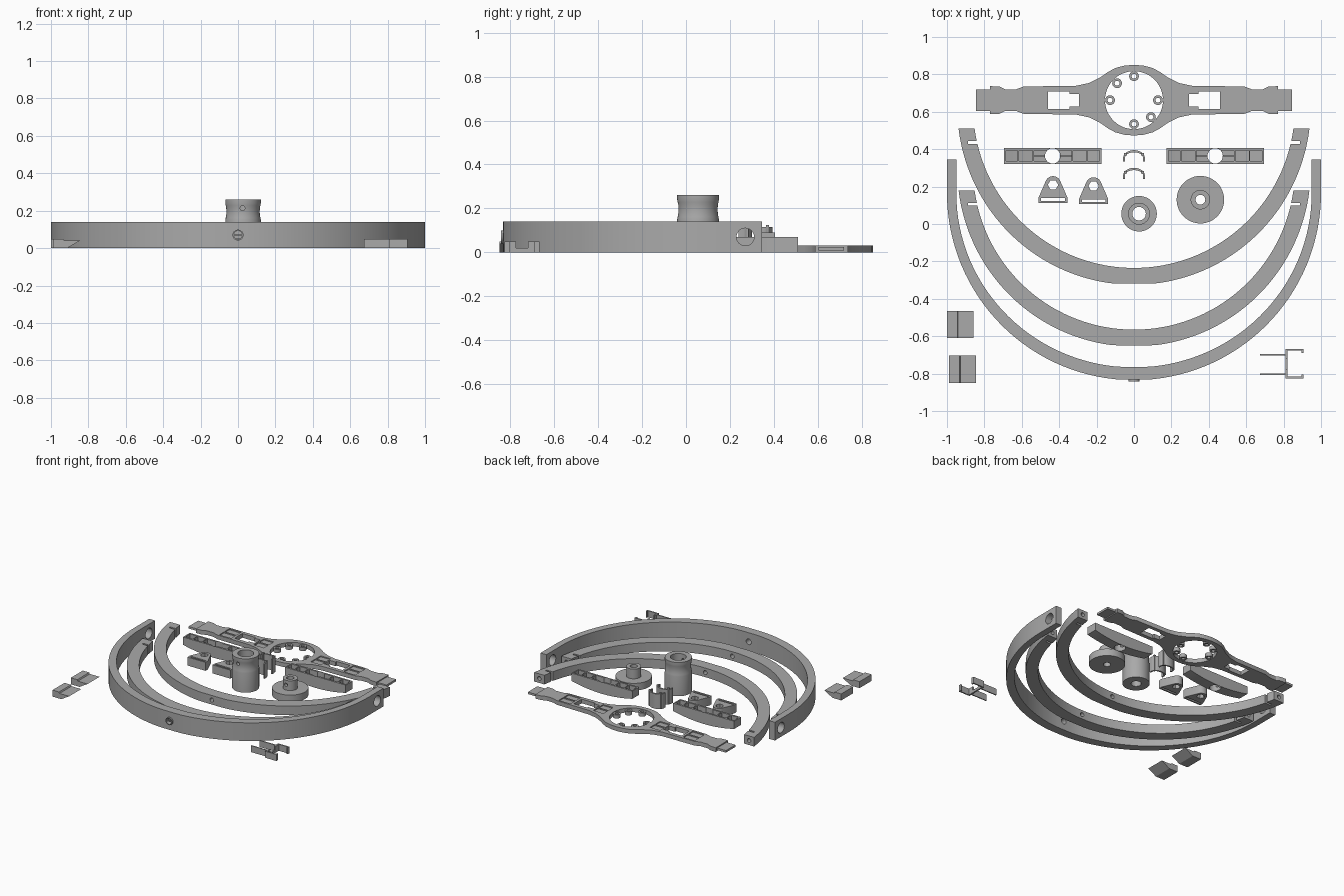
import bpy, bmesh, math
from mathutils import Matrix

if "Cube" in bpy.data.objects:
    bpy.data.objects.remove(bpy.data.objects["Cube"])

grey = bpy.data.materials.new("plastic_grey")
grey.diffuse_color = (0.4, 0.4, 0.4, 1)
grey.use_nodes = True
grey.node_tree.nodes["Principled BSDF"].inputs["Base Color"].default_value = grey.diffuse_color


def finish(name, bm):
    bmesh.ops.recalc_face_normals(bm, faces=bm.faces)
    me = bpy.data.meshes.new(name)
    bm.to_mesh(me)
    bm.free()
    me.materials.append(grey)
    ob = bpy.data.objects.new(name, me)
    bpy.context.collection.objects.link(ob)
    return ob


def prism(name, pts, lo, hi, axis='Z'):
    """Extrude a closed outline along z, or an (x, z) outline along y."""
    bm = bmesh.new()
    place = (lambda a, b: (a, b, lo)) if axis == 'Z' else (lambda a, b: (a, lo, b))
    f = bm.faces.new([bm.verts.new(place(a, b)) for a, b in pts])
    ext = bmesh.ops.extrude_face_region(bm, geom=[f])
    d = (0, 0, hi - lo) if axis == 'Z' else (0, hi - lo, 0)
    bmesh.ops.translate(bm, vec=d, verts=[v for v in ext['geom'] if isinstance(v, bmesh.types.BMVert)])
    return finish(name, bm)


def box(name, x0, x1, y0, y1, z0, z1):
    return prism(name, [(x0, y0), (x1, y0), (x1, y1), (x0, y1)], z0, z1)


def circle(cx, cy, r, n=32, a0=0.0):
    return [(cx + r * math.cos(a0 + 2 * math.pi * i / n),
             cy + r * math.sin(a0 + 2 * math.pi * i / n)) for i in range(n)]


def rod(name, p, r, length, axis, n=24):
    """Cylinder centred on p along the given axis."""
    bm = bmesh.new()
    rot = {'X': Matrix.Rotation(math.pi / 2, 4, 'Y'), 'Y': Matrix.Rotation(math.pi / 2, 4, 'X'),
           'Z': Matrix()}[axis]
    bmesh.ops.create_cone(bm, cap_ends=True, segments=n, radius1=r, radius2=r, depth=length,
                          matrix=Matrix.Translation(p) @ rot)
    return finish(name, bm)


def lathe(name, cx, cy, profile, n=48):
    """Closed (radius, z) profile spun round a vertical axis."""
    bm = bmesh.new()
    rings = [[bm.verts.new((cx + r * math.cos(2 * math.pi * i / n), cy + r * math.sin(2 * math.pi * i / n), z))
              for r, z in profile] for i in range(n)]
    m = len(profile)
    for i in range(n):
        a, b = rings[i], rings[(i + 1) % n]
        for j in range(m):
            bm.faces.new((a[j], b[j], b[(j + 1) % m], a[(j + 1) % m]))
    return finish(name, bm)


def cut(ob, *cutters, op='DIFFERENCE'):
    for c in cutters:
        mod = ob.modifiers.new("cut", 'BOOLEAN')
        mod.operation, mod.object, mod.solver = op, c, 'EXACT'
        dg = bpy.context.evaluated_depsgraph_get()
        me = bpy.data.meshes.new_from_object(ob.evaluated_get(dg))
        ob.modifiers.clear()
        ob.data = me
        bpy.data.objects.remove(c)
    return ob


def sweep(cy, rx, ry, end, floor, n=64):
    """Lower arc of an ellipse between its two points at height y = end."""
    a = math.asin(max(-1, min(1, (end - cy) / ry)))
    return [(rx * math.cos(t), max(floor, cy + ry * math.sin(t)))
            for t in (-math.pi - a + (math.pi + 2 * a) * i / n for i in range(n + 1))]


# Large outer band with straight ends
o = [(-1, .345)] + sweep(.165, 1, 1, .165, -.832) + [(1, .345)]
i = [(-.95, .345)] + sweep(.165, .95, .932, .165, -.764) + [(.95, .345)]
band = prism("outer_band", o + i[::-1], 0, .14)
cut(band, rod("c", (0, .27, .07), .04, 3, 'X'), rod("c", (0, -.8, .07), .022, .3, 'Y'))
lip = rod("band_hole_lip", (0, -.834, .07), .029, .018, 'Y')
cut(lip, rod("c", (0, -.8, .07), .022, .3, 'Y'))
box("band_hole_bar", -.024, .024, -.836, -.826, .067, .073)

# Two matching lower bands
for name, dy in (("rear_band", 0), ("middle_band", -.33)):
    o = sweep(.625 + dy, .945, .95, .51 + dy, -.319 + dy)
    i = sweep(.625 + dy, .86, .86, .51 + dy, -.234 + dy)
    b = prism(name, o + i[::-1], 0, .07)
    cut(b, rod("c", (0, -.28 + dy, .035), .016, .3, 'Y'))
    for s in (-1, 1):
        x = sorted((s * .80, s * .888))
        cut(b, box("c", x[0], x[1], .428 + dy, .443 + dy, -.1, .2),
            rod("c", (s * .895, .5 + dy, .035), .015, .1, 'Y'))

# Long plate with a central opening
CY = .662
half = [(.77, .075), (.72, .073), (.69, .058), (.63, .058), (.59, .073), (.31, .077), (.24, .092),
        (.18, .122), (.14, .15), (.1, .172), (.05, .185), (0, .189)]
top = [(-x, CY + h) for x, h in half] + [(x, CY + h) for x, h in half[-2::-1]]
plate = prism("mount_plate", top + [(x, 2 * CY - y) for x, y in top[::-1]], 0, .032)
cut(plate, prism("c", circle(0, CY, .155, 48), -.1, .1))
for s in (-1, 1):
    def bx(a, b, h0, h1, z0=-.1, z1=.1):
        x = sorted((s * a, s * b))
        return box("c", x[0], x[1], CY + h0, CY + h1, z0, z1)
    cut(plate, bx(.345, .46, -.047, .047), bx(.295, .36, -.034, .034))
    for h0, h1 in ((.004, .06), (-.06, -.004)):
        cut(plate, bx(.48, .58, h0, h1, .024), bx(.2, .285, h0, h1, .024))
    e = bx(.76, .845, -.058, .058, .008, .024)
    e.name = "plate_end_tab"
for k, a in enumerate((0, 90, 135, 180, 270, 315)):
    a = math.radians(a)
    x, y = .128 * math.cos(a), CY + .128 * math.sin(a)
    lathe("screw_boss_%d" % k, x, y, [(.013, 0), (.026, 0), (.026, .028), (.013, .028)], 20)
    r = .166
    s, c = math.sin(a) * .008, math.cos(a) * .008
    prism("boss_web_%d" % k, [(x + c * 2.5 - s, y + s * 2.5 + c), (x + c * 2.5 + s, y + s * 2.5 - c),
                              (r * math.cos(a) + s, CY + r * math.sin(a) - c),
                              (r * math.cos(a) - s, CY + r * math.sin(a) + c)], 0, .028)

# Curved channel blocks
for cx in (-.435, .434):
    u = [(-.26 + .52 * k / 20) for k in range(21)]
    low = [(cx + t, .45 * t * t) for t in u]
    blk = prism("channel_block", low + [(cx + .26, .09), (cx - .26, .09)], .322, .406, 'Y')
    for a, b in ((-.25, -.187), (-.18, -.108), (-.10, .10), (.108, .18), (.187, .25)):
        p = [(cx + a + (b - a) * k / 6, .45 * (a + (b - a) * k / 6) ** 2 + .03) for k in range(7)]
        cut(blk, prism("c", p + [(cx + b, .2), (cx + a, .2)], .336, .392, 'Y'))
    # cross ribs and the central hole
    cut(blk, rod("c", (cx, .364, 0), .041, .5, 'Z'))
    for a, b in ((-.10, -.04), (.04, .10)):
        box("channel_rib", cx + a, cx + b, .361, .367, .02, .06)

# Spool with a slight waist and a stepped bore
waist = [(.095 - .006 * math.sin(math.pi * k / 8), .15 + .09 * k / 8) for k in range(9)]
spool = lathe("spool", .027, .055, [(.036, 0), (.095, 0)] + waist + [(.095, .26), (.056, .26),
                                                                 (.056, .2), (.036, .2)])
cut(spool, rod("c", (.024, -.05, .213), .013, .16, 'Y'))

# Flanged knob with collar
knob = lathe("knob", .355, .13, [(.026, 0), (.127, 0), (.127, .055), (.052, .055), (.052, .13), (.026, .13)])
cut(knob, rod("c", (.355, .08, .095), .013, .1, 'Y'))

# Rounded triangular feet with a hex hole and slot
for cx, y0 in ((-.433, .112), (-.216, .106)):
    arc = [(cx + .042 * math.cos(math.radians(t)), y0 + .102 + .042 * math.sin(math.radians(t)))
           for t in range(20, 161, 14)]
    foot = prism("foot", [(cx - .077, y0), (cx + .077, y0), (cx + .077, y0 + .03)] + arc +
                 [(cx - .077, y0 + .03)], 0, .065)
    cut(foot, prism("c", circle(cx, y0 + .097, .028, 6), -.1, .1),
        box("c", cx - .063, cx + .063, y0 + .012, y0 + .026, -.1, .1))

# Two arched clips
for y0 in (.335, .24):
    o = [(.058 * math.cos(math.radians(t)), y0 + .02 + .04 * math.sin(math.radians(t))) for t in range(0, 181, 12)]
    i = [(.048 * math.cos(math.radians(t)), y0 + .02 + .028 * math.sin(math.radians(t))) for t in range(0, 181, 12)]
    prism("arched_clip", o + [(-.058, y0), (-.048, y0)] + i[::-1] + [(.048, y0), (.058, y0)], 0, .115)
    for s in (-1, 1):
        box("clip_pin", s * .045 - .008, s * .045 + .008, y0 + .03, y0 + .044, 0, .125)

# Wedge stops
for x, y in ((-1, -.61), (-.988, -.85)):
    prism("wedge_stop", [(x, 0), (x + .075, 0), (x + .143, .04), (x + .06, .04), (x + .055, .05), (x, .05)],
          y, y + .146, 'Y')

# Forked latch
for y in (-.698, -.802):
    box("latch_prong", .675, .815, y - .004, y + .004, 0, .05)
wall = box("latch_wall", .81, .822, -.825, -.668, 0, .05)
cut(wall, box("c", .7, .9, -.775, -.72, .02, .1))
for y, s in ((-.672, -1), (-.821, 1)):
    box("latch_arm", .81, .906, y - .005, y + .005, 0, .05)
    box("latch_hook", .896, .906, min(y, y + s * .017), max(y, y + s * .017), 0, .05)

# Smooth the round surfaces, keep edges crisp
bpy.ops.object.select_all(action='SELECT')
bpy.context.view_layer.objects.active = band
bpy.ops.object.shade_smooth_by_angle(angle=math.radians(25))
